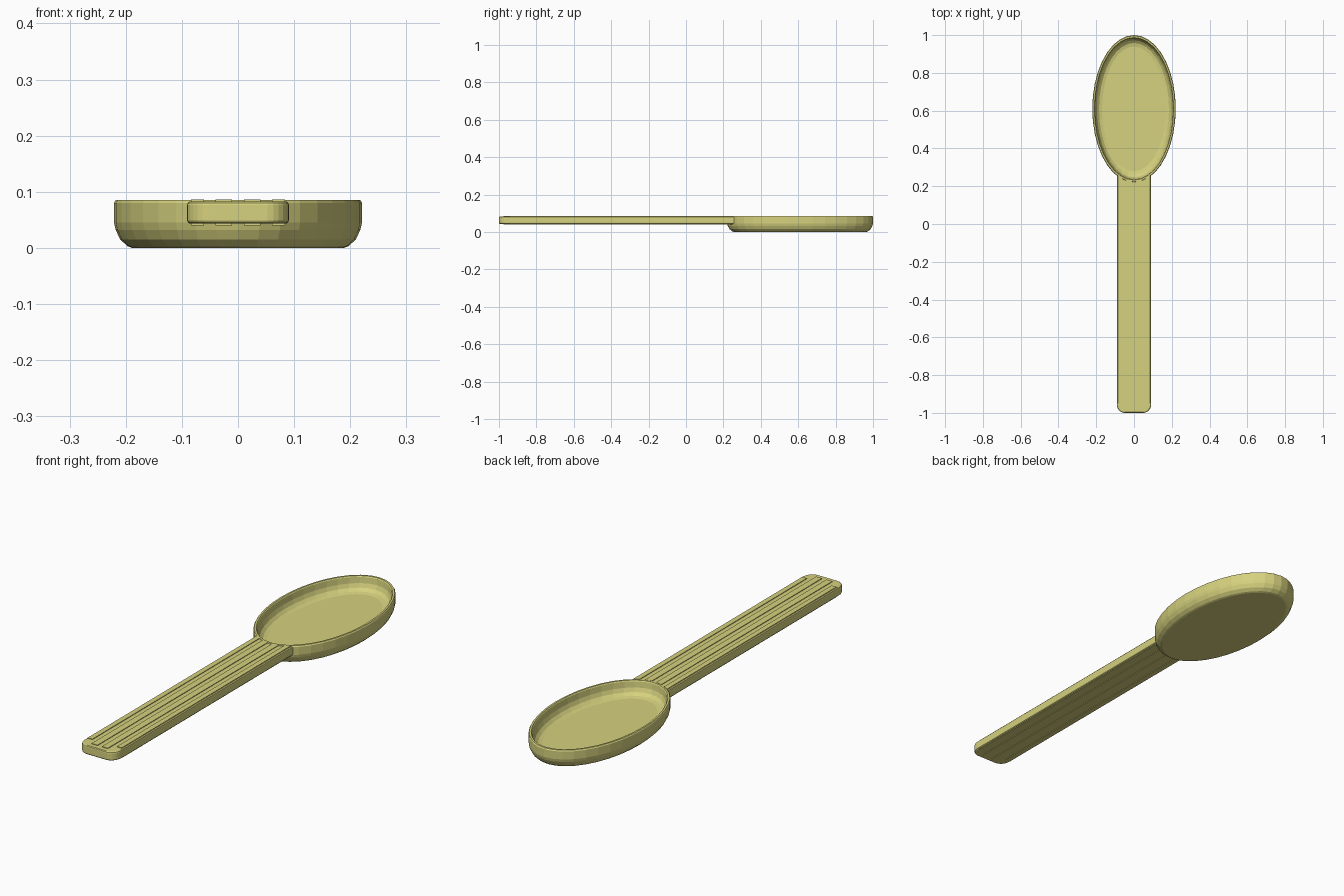
import bpy, bmesh, math

if "Cube" in bpy.data.objects:
    bpy.data.objects.remove(bpy.data.objects["Cube"])

mat = bpy.data.materials.new("pale_yellow_plastic")
mat.diffuse_color = (0.67, 0.64, 0.21, 1)
mat.use_nodes = True
mat.node_tree.nodes["Principled BSDF"].inputs["Base Color"].default_value = mat.diffuse_color

CY, RX, RY = 0.61, 0.221, 0.39   # bowl ellipse


def finish(bm, name):
    bmesh.ops.recalc_face_normals(bm, faces=bm.faces)
    me = bpy.data.meshes.new(name)
    bm.to_mesh(me)
    bm.free()
    me.materials.append(mat)
    ob = bpy.data.objects.new(name, me)
    bpy.context.collection.objects.link(ob)
    return ob


def loft(name, rings):
    """Closed skin through equal-length rings, capped at both ends."""
    bm = bmesh.new()
    loops = [[bm.verts.new(p) for p in r] for r in rings]
    n = len(loops[0])
    for a, b in zip(loops, loops[1:]):
        for i in range(n):
            j = (i + 1) % n
            bm.faces.new((a[i], a[j], b[j], b[i]))
    bm.faces.new(loops[0])
    bm.faces.new(loops[-1])
    return finish(bm, name)


def ellipse(inset, z, n=36):
    return [((RX - inset) * math.cos(2 * math.pi * i / n),
             CY + (RY - inset * 1.15) * math.sin(2 * math.pi * i / n), z)
            for i in range(n)]


# Bowl: outer wall, rounded rim, hollow inside
profile = [(0.032, 0.0), (0.024, 0.003), (0.011, 0.015), (0.003, 0.032),
           (0.0, 0.045), (0.0, 0.08), (0.003, 0.085), (0.011, 0.085),
           (0.014, 0.081), (0.017, 0.055), (0.024, 0.038), (0.036, 0.027),
           (0.052, 0.023)]
loft("bowl", [ellipse(i, z) for i, z in profile])


def bowl_edge(x, inset):
    """Near edge of the bowl at a given x."""
    return CY - (RY - inset) * math.sqrt(max(0, 1 - (x / (RX - inset)) ** 2))


def tip(x):
    """Slightly bowed handle end."""
    return -0.993 + 0.016 * (x / 0.09) ** 2


def handle_ring(inset, z):
    w, r = 0.091 - inset, 0.038
    pts = []
    for k in range(7):                       # rounded corner, left side
        a = math.pi + k * math.pi / 12
        x = -w + r + r * math.cos(a)
        pts.append((x, -1.0 + inset + 0.046 + 0.04 * math.sin(a)
                    - 0.006 * (k / 6), z))
    pts.append((0, -1.0 + inset, z))
    pts += [(-x, y, z) for x, y, _ in reversed(pts[:-1])]
    for k in range(9):                       # end following the bowl
        x = w - 2 * w * k / 8
        pts.append((x, bowl_edge(x, 0.006), z))
    return pts


# Handle slab with softened edges
loft("handle", [handle_ring(i, z) for i, z in
                [(0.005, 0.043), (0.001, 0.046), (0, 0.05), (0, 0.076),
                 (0.001, 0.08), (0.005, 0.083)]])


def rib(name, x0, x1, z0, z1):
    """Thin raised strip along the handle."""
    y0 = max(-0.975, tip(max(abs(x0), abs(x1))) + 0.012)
    if max(abs(x0), abs(x1)) > 0.06:
        y0 = -0.94
    rings = []
    for z in (z0, z1):
        rings.append([(x0, y0, z), (x1, y0, z),
                      (x1, bowl_edge(x1, 0.005), z),
                      (x0, bowl_edge(x0, 0.005), z)])
    loft(name, rings)


# Four ribs on the upper and lower faces
for k, (a, b) in enumerate([(0.011, 0.04), (0.061, 0.084)]):
    for s, side in ((1, "right"), (-1, "left")):
        x0, x1 = sorted((a * s, b * s))
        rib(f"top_rib_{side}_{k}", x0, x1, 0.081, 0.086)
        rib(f"bottom_rib_{side}_{k}", x0, x1, 0.040, 0.045)
